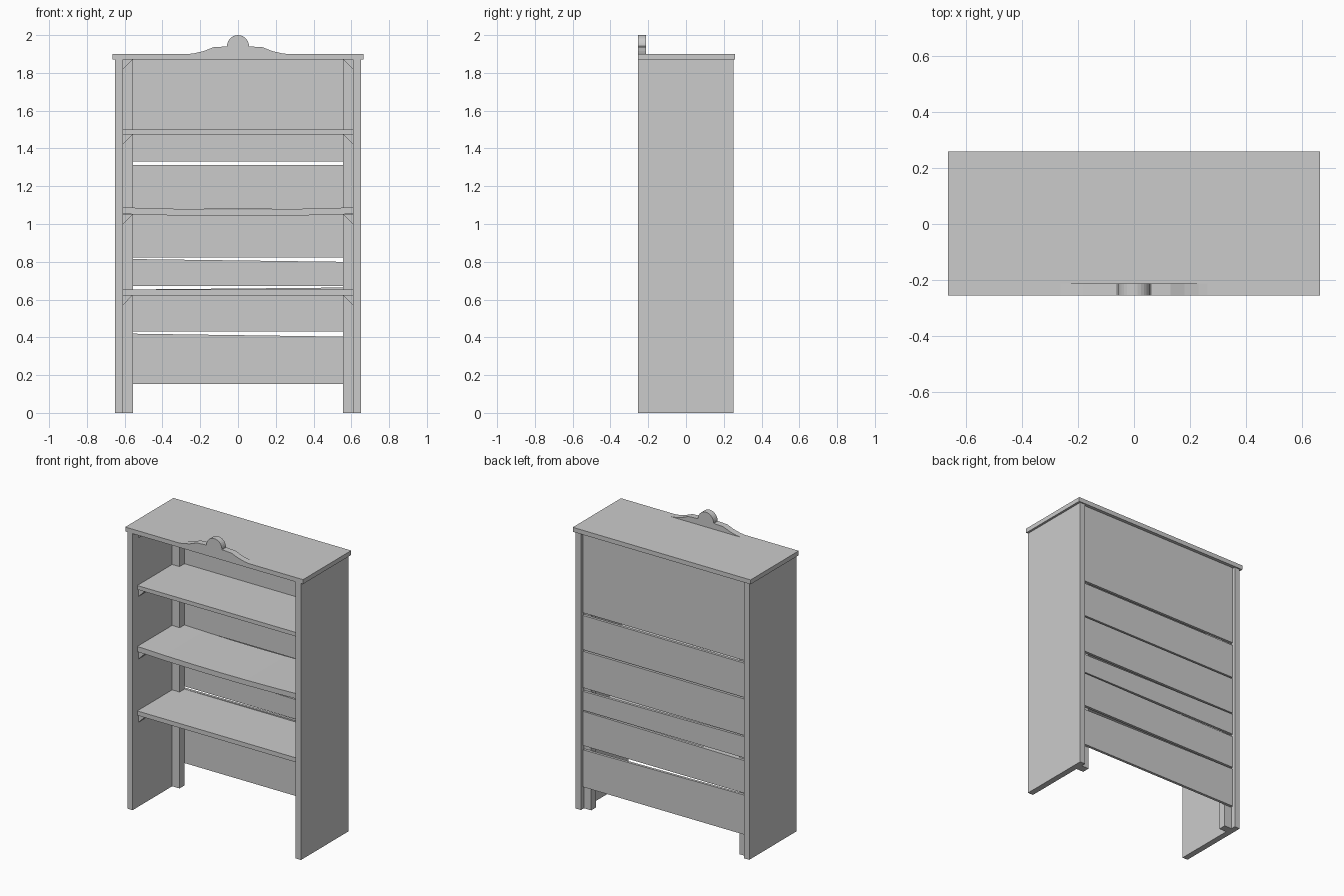
import bpy, bmesh, math

if "Cube" in bpy.data.objects:
    bpy.data.objects.remove(bpy.data.objects["Cube"])


def prism(name, profile, y0, y1):
    """Extrude an (x, z) outline from y0 to y1."""
    bm = bmesh.new()
    face = bm.faces.new([bm.verts.new((x, y0, z)) for x, z in profile])
    ext = bmesh.ops.extrude_face_region(bm, geom=[face])
    verts = [v for v in ext["geom"] if isinstance(v, bmesh.types.BMVert)]
    bmesh.ops.translate(bm, verts=verts, vec=(0, y1 - y0, 0))
    bmesh.ops.recalc_face_normals(bm, faces=bm.faces)
    mesh = bpy.data.meshes.new(name)
    bm.to_mesh(mesh)
    bm.free()
    ob = bpy.data.objects.new(name, mesh)
    bpy.context.collection.objects.link(ob)
    return ob


def box(name, x0, x1, y0, y1, z0, z1):
    return prism(name, [(x0, z0), (x1, z0), (x1, z1), (x0, z1)], y0, y1)


# Top board
box("top_board", -0.665, 0.665, -0.255, 0.26, 1.87, 1.90)

# Side panels, rear posts and triangular shelf cleats
for s, side in ((-1, "left"), (1, "right")):
    box(f"{side}_panel", s * 0.61, s * 0.65, -0.255, 0.252, 0, 1.87)
    box(f"{side}_rear_post", s * 0.555, s * 0.61, 0.168, 0.22, 0, 1.87)
    for z in (1.87, 1.473, 1.05, 0.622):
        prism(f"{side}_cleat", [(s * 0.61, z), (s * 0.558, z), (s * 0.61, z - 0.052)], -0.19, 0.168)

# Straight shelves
for z0, z1 in ((0.622, 0.652), (1.473, 1.5)):
    box("shelf", -0.61, 0.61, -0.205, 0.22, z0, z1)

# Sagging middle shelf
xs = [-0.61 + 1.22 * i / 6 for i in range(7)]
sag = [0.011 * (1 - (x / 0.61) ** 2) for x in xs]
prism("sagging_shelf",
      [(x, 1.053 - d) for x, d in zip(xs, sag)]
      + [(x, 1.088 - d) for x, d in reversed(list(zip(xs, sag)))], -0.205, 0.22)

# Back slats: bottom, top at left end, top at right end
for z0, zl, zr in ((0.152, 0.42, 0.403), (0.432, 0.653, 0.664), (0.671, 0.815, 0.799),
                   (0.823, 1.07, 1.07), (1.08, 1.312, 1.312), (1.33, 1.87, 1.87)):
    prism("back_slat", [(-0.605, z0), (0.605, z0), (0.605, zr), (-0.605, zl)], 0.22, 0.238)

# Crest ornament: swept shoulders and a round finial
shoulder = [(0.262, 1.90), (0.23, 1.904), (0.18, 1.916), (0.13, 1.936), (0.06, 1.94)]
arc = [(0.058 * math.cos(math.pi * i / 14), 1.942 + 0.058 * math.sin(math.pi * i / 14)) for i in range(15)]
prism("crest", shoulder + arc + [(-x, z) for x, z in reversed(shoulder)], -0.255, -0.212)
